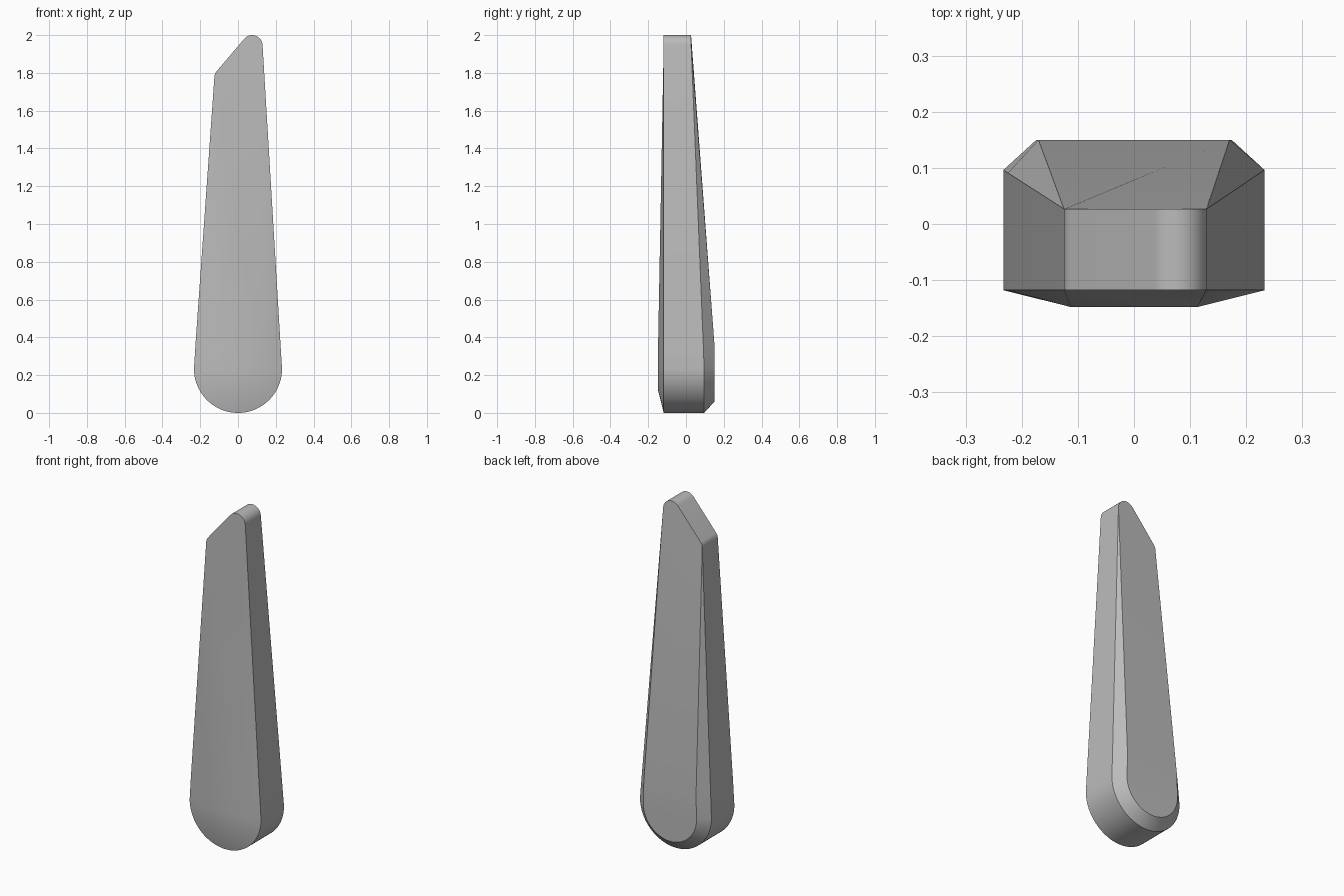
import bpy, bmesh
from math import sin, cos, radians

cube = bpy.data.objects.get("Cube")
if cube:
    bpy.data.objects.remove(cube, do_unlink=True)

ARC, CENTRE, TIP_Z, TIP_X = 40, 0.233, 1.95, 0.128


def arc(cx, cz, r, start, end, n):
    """Points of a circular arc in the x-z plane, angles in degrees."""
    angles = [radians(start + (end - start) * i / n) for i in range(n + 1)]
    return [(cx + r * cos(a), cz + r * sin(a)) for a in angles]


bm = bmesh.new()


def ring(points, y):
    return [bm.verts.new((x, y, z)) for x, z in points]


def tip(y):
    """Slanted tip with a rounded high corner and a rounded low corner."""
    return ring(arc(0.075, 1.945, 0.055, 3, 140, 14)
                + arc(-0.075, 1.776, 0.05, 140, 177, 6), y)


def lower(r, y, fold, y_fold):
    """Round lower end, left to right, with a fold point above each side."""
    t = (fold - CENTRE) / (TIP_Z - CENTRE)
    x = r + (TIP_X - r) * t
    left, right = ring([(-x, fold), (x, fold)], y_fold)
    return [left] + ring(arc(0, CENTRE, r, 180, 360, ARC), y) + [right]


def bridge(a, b):
    for i in range(len(a) - 1):
        bm.faces.new((a[i], a[i + 1], b[i + 1], b[i]))


def cap(outer, inner, top):
    """Flat round pad, tapering face above it and the sloped border."""
    bm.faces.new(inner)
    bm.faces.new([inner[0], inner[-1]] + top)
    bridge(outer, inner)
    bm.faces.new((outer[-1], top[0], inner[-1]))
    bm.faces.new((outer[0], inner[0], top[-1]))


# Front and back rims, pads and tips
front_tip, back_tip = tip(-0.118), tip(0.027)
front_rim = lower(0.233, -0.118, 0.37, -0.118)
back_rim = lower(0.233, 0.096, 0.37, 0.091)
front_pad = lower(0.112, -0.148, 0.34, -0.148)
back_pad = lower(0.174, 0.15, 0.37, 0.15)

cap(front_rim, front_pad, front_tip)
cap(back_rim, back_pad, back_tip)

# Side wall all the way round
front_loop, back_loop = front_rim + front_tip, back_rim + back_tip
bridge(front_loop + front_loop[:1], back_loop + back_loop[:1])

bmesh.ops.recalc_face_normals(bm, faces=bm.faces)
mesh = bpy.data.meshes.new("tapered_blade")
bm.to_mesh(mesh)
bm.free()
blade = bpy.data.objects.new("tapered_blade", mesh)
bpy.context.collection.objects.link(blade)

# Plain grey
grey = bpy.data.materials.new("plain_grey")
grey.use_nodes = True
colour = (0.5, 0.5, 0.5, 1)
grey.diffuse_color = colour
grey.node_tree.nodes["Principled BSDF"].inputs["Base Color"].default_value = colour
mesh.materials.append(grey)

# Soft shading with crisp rims
bpy.ops.object.select_all(action="DESELECT")
blade.select_set(True)
bpy.context.view_layer.objects.active = blade
bpy.ops.object.shade_smooth_by_angle(angle=radians(30))
